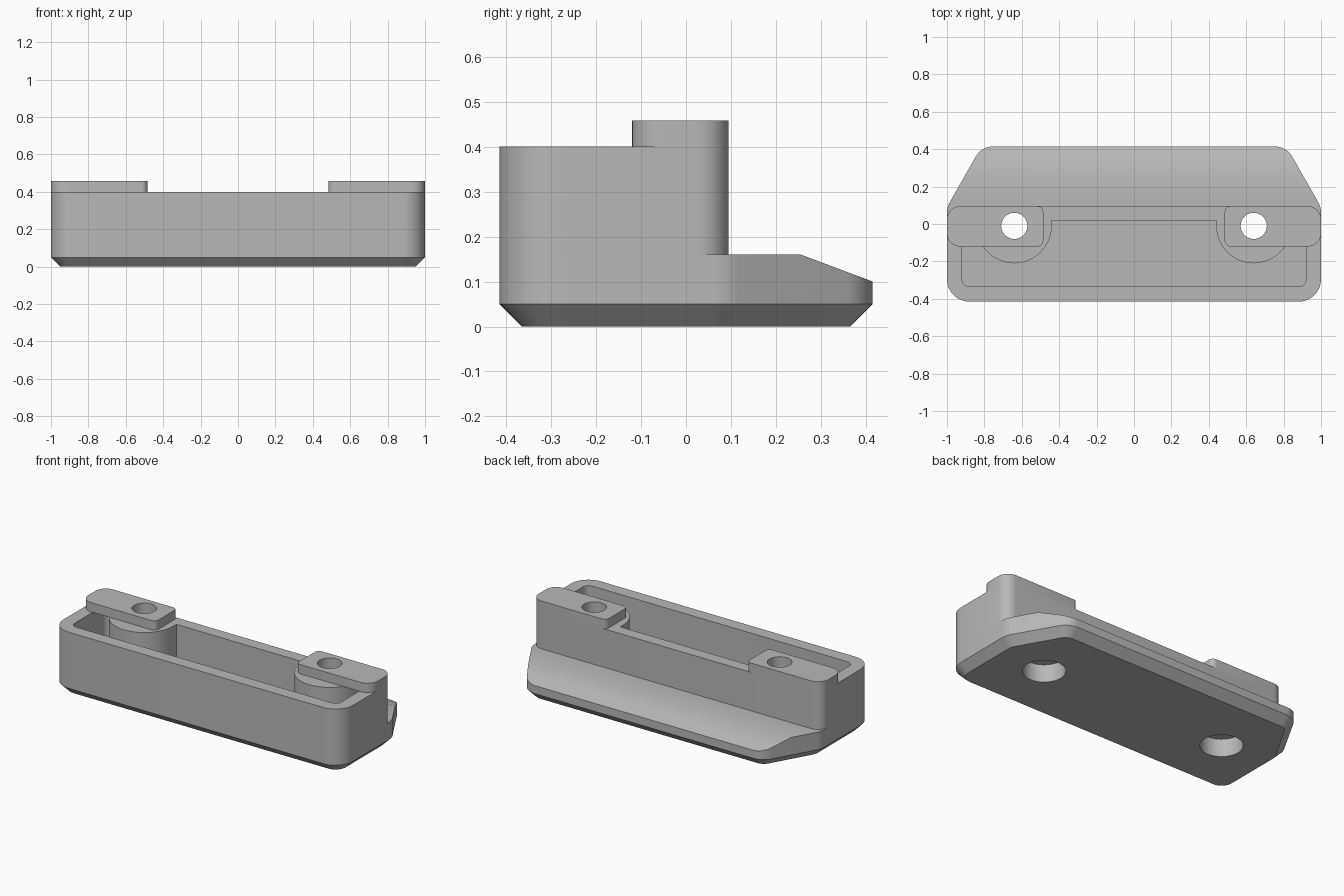
import bpy, bmesh, math
from mathutils import Vector

if "Cube" in bpy.data.objects:
    bpy.data.objects.remove(bpy.data.objects["Cube"], do_unlink=True)

grey = bpy.data.materials.new("plain grey")
grey.use_nodes = True
grey.diffuse_color = (0.48, 0.48, 0.48, 1)
grey.node_tree.nodes["Principled BSDF"].inputs["Base Color"].default_value = grey.diffuse_color


def rounded(corners, inset=0, steps=8):
    """Counter-clockwise outline from (x, y, radius) corners, optionally inset."""
    out = []
    n = len(corners)
    for i, (x, y, r) in enumerate(corners):
        p = Vector((x, y))
        a = (p - Vector(corners[i - 1][:2])).normalized()
        b = (Vector(corners[(i + 1) % n][:2]) - p).normalized()
        start = math.atan2(-a.x, a.y)
        turn = a.angle(b)
        na = Vector((a.y, -a.x))
        centre = p - a * r * math.tan(turn / 2) - na * r
        for k in range(steps + 1):
            t = start + turn * k / steps
            out.append(centre + Vector((math.cos(t), math.sin(t))) * (r - inset))
    return out


def loft(name, layers):
    """Solid through stacked outlines, each given as (outline, z)."""
    bm = bmesh.new()
    rings = [[bm.verts.new((p.x, p.y, z)) for p in pts] for pts, z in layers]
    for low, high in zip(rings, rings[1:]):
        for i in range(len(low)):
            bm.faces.new((low[i - 1], low[i], high[i], high[i - 1]))
    bm.faces.new(rings[0][::-1])
    bm.faces.new(rings[-1])
    mesh = bpy.data.meshes.new(name)
    bm.to_mesh(mesh)
    bm.free()
    mesh.materials.append(grey)
    ob = bpy.data.objects.new(name, mesh)
    bpy.context.collection.objects.link(ob)
    return ob


def prism(name, outline, z0, z1):
    return loft(name, [(outline, z0), (outline, z1)])


def circle(x, y, r, a0=0, a1=2 * math.pi, steps=48):
    return [Vector((x + r * math.cos(a0 + (a1 - a0) * k / steps),
                    y + r * math.sin(a0 + (a1 - a0) * k / steps))) for k in range(steps)]


def box(x0, x1, y0, y1, left_r, right_r, back_r=None):
    br = right_r if back_r is None else back_r
    bl = left_r if back_r is None else back_r
    return rounded([(x0, y0, left_r), (x1, y0, right_r), (x1, y1, br), (x0, y1, bl)])


# base plate: chamfered underside and sloping rear lip
FLOOR, DECK, RIM = 0.08, 0.16, 0.40
plan = [(-1, -0.415, 0.12), (1, -0.415, 0.12), (1, 0.09, 0.12),
        (0.815, 0.415, 0.11), (-0.815, 0.415, 0.11), (-1, 0.09, 0.12)]
base = loft("base_plate", [(rounded(plan, 0.05), 0), (rounded(plan), 0.05), (rounded(plan), DECK)])
bm = bmesh.new()
bm.from_mesh(base.data)
cut = bmesh.ops.bisect_plane(bm, geom=bm.verts[:] + bm.edges[:] + bm.faces[:],
                             plane_co=(0, 0.255, DECK), plane_no=(0, 0.06, 0.16),
                             clear_outer=True)
bmesh.ops.edgeloop_fill(bm, edges=[e for e in bm.edges if e.is_boundary])
bmesh.ops.recalc_face_normals(bm, faces=bm.faces[:])
bm.to_mesh(base.data)
bm.free()

# upright tray wall
wall = prism("tray_wall", box(-1, 1, -0.415, 0.095, 0.12, 0.12, 0.07), DECK, RIM)
parts = [base, wall]

# tray cavity cutter
cavity = prism("cavity_cutter", box(-0.92, 0.92, -0.335, 0.02, 0.04, 0.04), FLOOR, 0.6)
cuts = {base: [cavity], wall: [cavity]}
cutters = [cavity]

# screw posts, mounting tabs and their stepped holes, one set per side
PX, PY = 0.64, -0.01
for side, s in (("left", 1), ("right", -1)):
    x = PX * s
    arc = circle(x, PY, 0.2, math.pi, 2 * math.pi, 32)
    arc += [Vector((x + 0.2, PY)), Vector((x + 0.2, 0.02)), Vector((x - 0.2, 0.02))]
    post = prism(side + "_screw_post", arc, FLOOR, RIM)
    if s > 0:
        outline = box(0.485, 1, -0.12, 0.095, 0.03, 0.07)
    else:
        outline = box(-1, -0.485, -0.12, 0.095, 0.07, 0.03)
    tab = prism(side + "_mounting_tab", outline, RIM, 0.458)
    hole = prism(side + "_hole_cutter", circle(x, PY, 0.07), -0.1, 0.6)
    bore = prism(side + "_bore_cutter", circle(x, PY, 0.12), -0.1, 0.11)
    cuts[base] += [hole, bore]
    cuts[wall] += [hole]
    cuts[post] = [hole, bore]
    cuts[tab] = [hole]
    parts += [post, tab]
    cutters += [hole, bore]

# cut the openings, then shade
for ob in parts:
    bpy.ops.object.select_all(action='DESELECT')
    bpy.context.view_layer.objects.active = ob
    ob.select_set(True)
    for c in cuts[ob]:
        m = ob.modifiers.new("cut", 'BOOLEAN')
        m.operation = 'DIFFERENCE'
        m.solver = 'EXACT'
        m.object = c
        bpy.ops.object.modifier_apply(modifier=m.name)
    bpy.ops.object.shade_smooth_by_angle(angle=math.radians(30))

for c in cutters:
    bpy.data.objects.remove(c, do_unlink=True)
